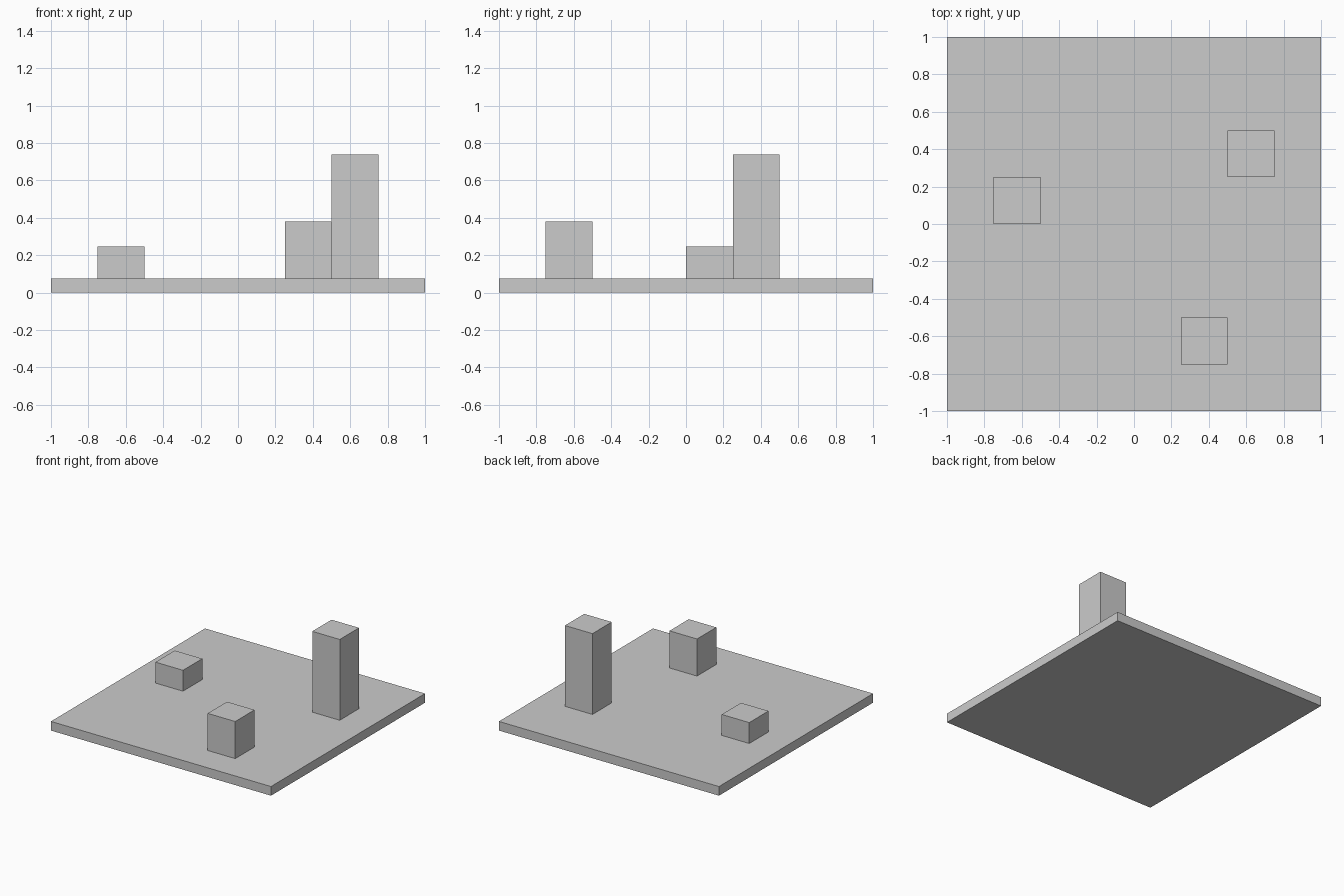
import bpy
import bmesh
from mathutils import Matrix, Vector

if "Cube" in bpy.data.objects:
    bpy.data.objects.remove(bpy.data.objects["Cube"])


def box(name, lo, hi):
    """Axis-aligned box between two corners."""
    lo, hi = Vector(lo), Vector(hi)
    size = hi - lo
    bm = bmesh.new()
    bmesh.ops.create_cube(bm, size=1.0, matrix=Matrix.Diagonal((*size, 1.0)))
    mesh = bpy.data.meshes.new(name)
    bm.to_mesh(mesh)
    bm.free()
    obj = bpy.data.objects.new(name, mesh)
    obj.location = (lo + hi) / 2
    bpy.context.collection.objects.link(obj)
    return obj


PLATE_TOP = 0.075
CELL = 0.25  # blocks fill cells of an 8 x 8 grid

# Base plate
box("base_plate", (-1, -1, 0), (1, 1, PLATE_TOP))

# Blocks standing on the plate: name, min x, min y, top height
for name, x, y, top in (
    ("short_block", -0.75, 0.0, 0.247),
    ("medium_block", 0.25, -0.75, 0.38),
    ("tall_block", 0.5, 0.25, 0.739),
):
    box(name, (x, y, PLATE_TOP), (x + CELL, y + CELL, top))
